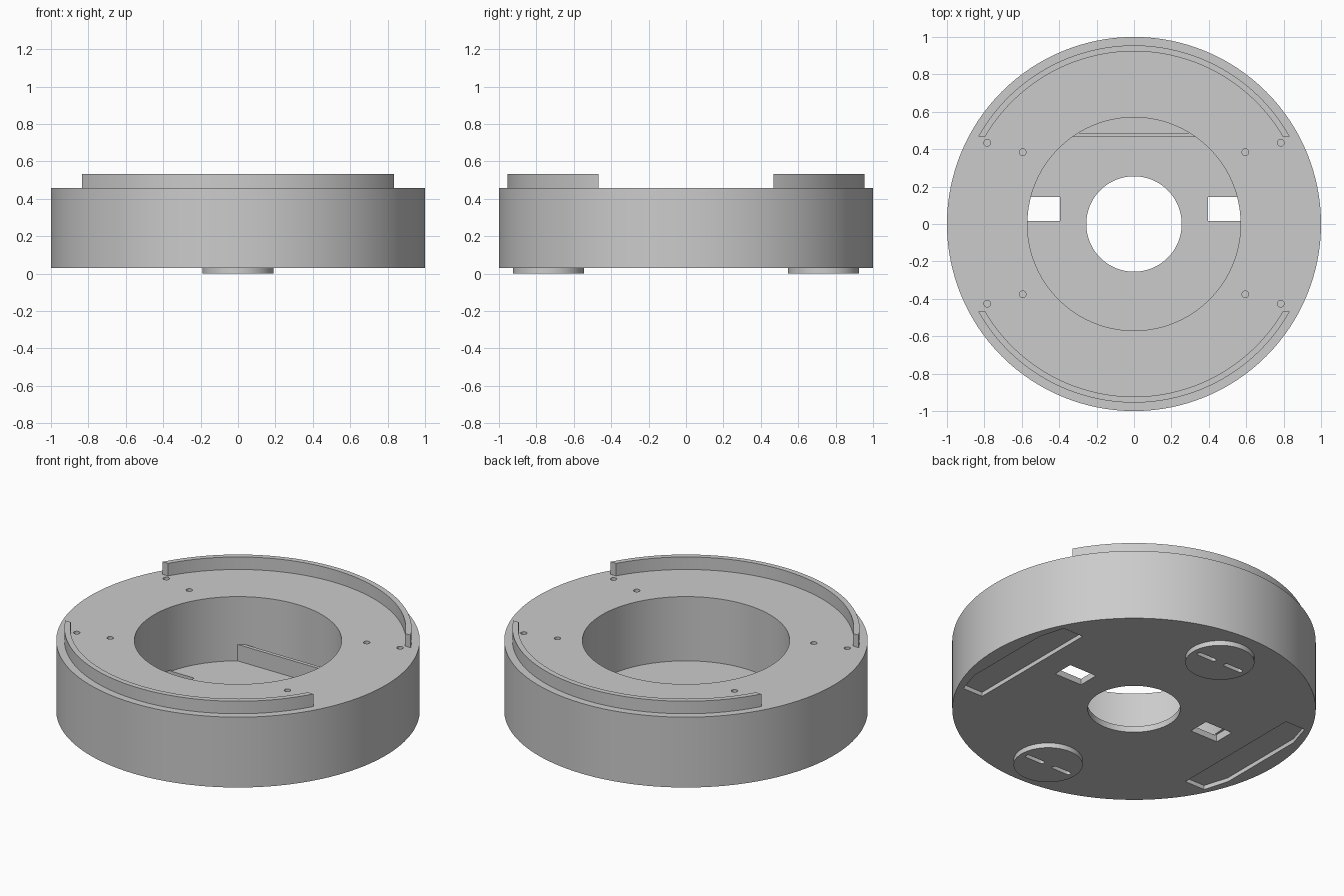
import bpy, bmesh
from math import sin, cos, asin, pi

if "Cube" in bpy.data.objects:
    bpy.data.objects.remove(bpy.data.objects["Cube"])

grey = bpy.data.materials.new("plain grey")
grey.use_nodes = True
grey.diffuse_color = (0.6, 0.6, 0.6, 1)
grey.node_tree.nodes["Principled BSDF"].inputs["Base Color"].default_value = (0.6, 0.6, 0.6, 1)

BASE, FLOOR, TOP, RIM_TOP = 0.03, 0.067, 0.457, 0.533
BORE, HOLE = 0.57, 0.255


def finish(name, bm):
    bmesh.ops.recalc_face_normals(bm, faces=bm.faces)
    mesh = bpy.data.meshes.new(name)
    bm.to_mesh(mesh)
    bm.free()
    mesh.materials.append(grey)
    ob = bpy.data.objects.new(name, mesh)
    bpy.context.collection.objects.link(ob)
    return ob


def prism(name, points, z0, z1):
    """Extrude a flat outline from z0 to z1."""
    bm = bmesh.new()
    face = bm.faces.new([bm.verts.new((x, y, z0)) for x, y in points])
    new = bmesh.ops.extrude_face_region(bm, geom=[face])["geom"]
    verts = [v for v in new if isinstance(v, bmesh.types.BMVert)]
    bmesh.ops.translate(bm, verts=verts, vec=(0, 0, z1 - z0))
    return finish(name, bm)


def lathe(name, profile, steps=128):
    """Revolve a closed (radius, height) outline about z."""
    bm = bmesh.new()
    rings = [[bm.verts.new((r * cos(2 * pi * i / steps), r * sin(2 * pi * i / steps), z))
              for r, z in profile] for i in range(steps)]
    n = len(profile)
    for i in range(steps):
        a, b = rings[i], rings[(i + 1) % steps]
        for j in range(n):
            k = (j + 1) % n
            bm.faces.new((a[j], b[j], b[k], a[k]))
    return finish(name, bm)


def arc(r, a0, a1, steps, cx=0, cy=0):
    return [(cx + r * cos(a0 + (a1 - a0) * i / steps),
             cy + r * sin(a0 + (a1 - a0) * i / steps)) for i in range(steps + 1)]


def circle(r, cx, cy, steps):
    return arc(r, 0, 2 * pi, steps, cx, cy)[:-1]


def rect(x0, x1, y0, y1):
    return [(x0, y0), (x1, y0), (x1, y1), (x0, y1)]


def cut(ob, cutter):
    cutter.hide_render = True
    mod = ob.modifiers.new("cut", "BOOLEAN")
    mod.operation, mod.solver, mod.object = "DIFFERENCE", "EXACT", cutter
    bpy.context.view_layer.objects.active = ob
    bpy.ops.object.modifier_apply(modifier=mod.name)
    bpy.data.objects.remove(cutter)


# Ring body with a wide bore and a thin pierced floor
body = lathe("ring_body", [(HOLE, BASE), (1, BASE), (1, TOP), (BORE, TOP),
                           (BORE, FLOOR), (HOLE, FLOOR)])
parts = [body]

for s in (-1, 1):
    # Floor window
    x0, x1 = sorted((s * 0.395, s * 0.58))
    cut(body, prism("window_cutter", rect(x0, x1, 0.017, 0.145), 0, FLOOR + 0.008))
    # Shallow underside pocket
    pocket = [(0.73, -0.43), (0.865, -0.43), (0.91, -0.28),
              (0.91, 0.28), (0.865, 0.43), (0.73, 0.43)]
    cut(body, prism("pocket_cutter", [(s * x, y) for x, y in pocket], 0, BASE + 0.025))
    # Screw holes in the top face
    for t in (-1, 1):
        for x, y in ((0.785, 0.43), (0.595, 0.38)):
            cut(body, prism("screw_hole_cutter", circle(0.018, s * x, t * y + 0.004, 16),
                            TOP - 0.12, TOP + 0.05))

for s, side in ((-1, "front"), (1, "back")):
    # Raised rim arc with ends cut square to y
    outer, inner, end = 0.955, 0.923, 0.467
    a, b = asin(end / outer), asin(end / inner)
    outline = arc(outer, a, pi - a, 64) + arc(inner, pi - b, b, 64)
    parts.append(prism(side + "_rim", [(x, s * y) for x, y in outline], TOP - 0.01, RIM_TOP))

    # Round foot with two slots
    cy = s * 0.735
    foot = prism(side + "_foot", circle(0.19, 0, cy, 64), 0, BASE + 0.01)
    for cx in (-0.095, 0.095):
        w = 0.014
        slot = (arc(w, -pi / 2, pi / 2, 8, cx + 0.05, cy)
                + arc(w, pi / 2, 3 * pi / 2, 8, cx - 0.05, cy))
        cut(foot, prism("slot_cutter", slot, -0.02, 0.027))
    parts.append(foot)

# Low partition across the back of the bore
parts.append(prism("partition", rect(-0.34, 0.34, 0.465, 0.487), FLOOR - 0.01, FLOOR + 0.1))

bpy.ops.object.select_all(action="DESELECT")
for ob in parts:
    ob.select_set(True)
bpy.context.view_layer.objects.active = body
bpy.ops.object.shade_smooth_by_angle(angle=pi / 6)
